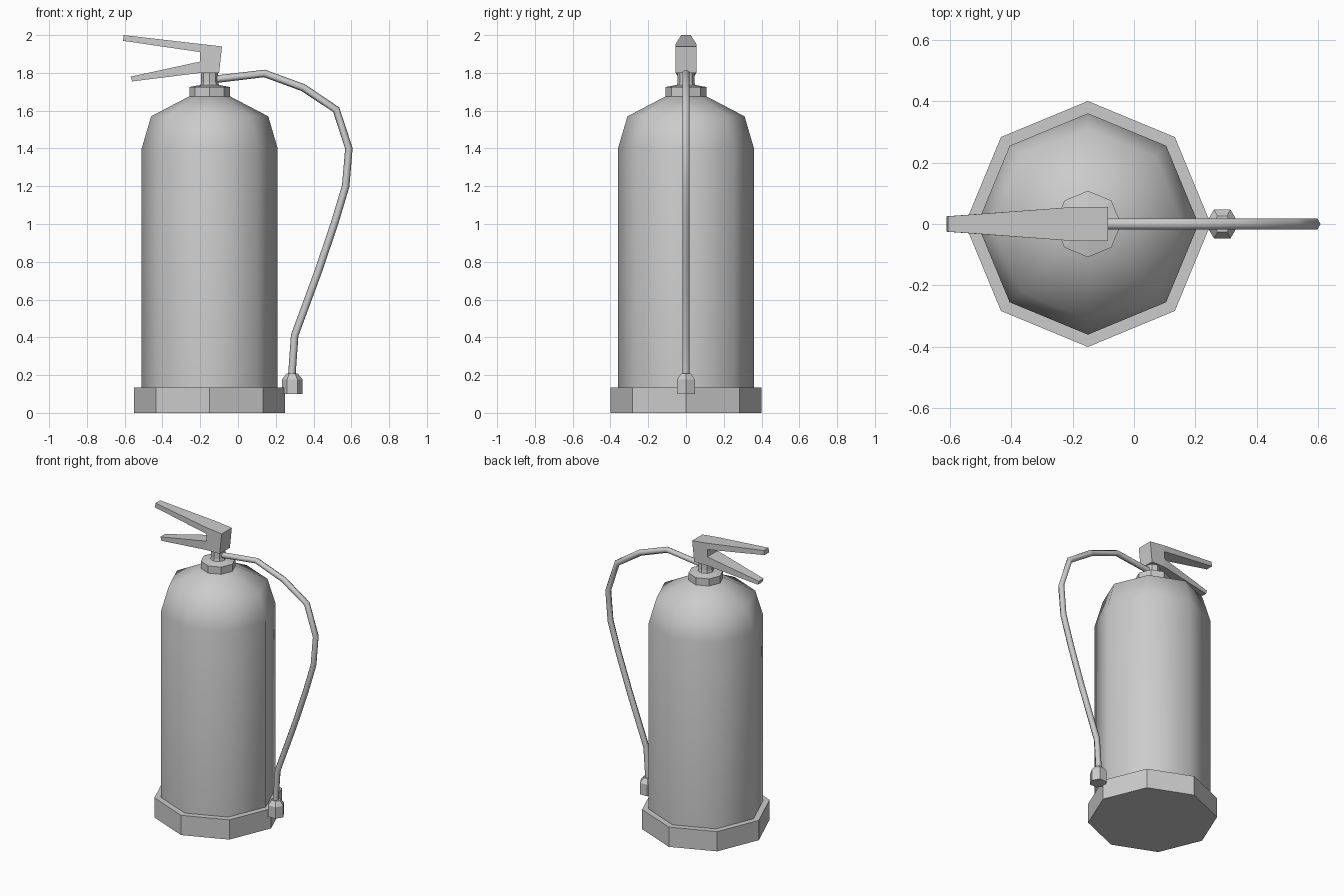
import bpy, bmesh
from math import cos, sin, pi, radians
from mathutils import Vector

cube = bpy.data.objects.get("Cube")
if cube:
    bpy.data.objects.remove(cube, do_unlink=True)

grey = bpy.data.materials.new("plain grey")
grey.use_nodes = True
colour = (0.6, 0.6, 0.6, 1)
grey.diffuse_color = colour
grey.node_tree.nodes["Principled BSDF"].inputs["Base Color"].default_value = colour

AXIS = -0.15  # x of the tank's centre line


def finish(name, bm, smooth=None):
    bmesh.ops.recalc_face_normals(bm, faces=bm.faces)
    mesh = bpy.data.meshes.new(name)
    bm.to_mesh(mesh)
    bm.free()
    mesh.materials.append(grey)
    obj = bpy.data.objects.new(name, mesh)
    bpy.context.collection.objects.link(obj)
    if smooth:
        bpy.ops.object.select_all(action='DESELECT')
        obj.select_set(True)
        bpy.context.view_layer.objects.active = obj
        bpy.ops.object.shade_smooth_by_angle(angle=radians(smooth))
    return obj


def loft(name, rings, smooth=None):
    """Skin closed rings of points and cap both ends."""
    bm = bmesh.new()
    loops = [[bm.verts.new(p) for p in ring] for ring in rings]
    n = len(loops[0])
    for a, b in zip(loops, loops[1:]):
        for i in range(n):
            j = (i + 1) % n
            bm.faces.new((a[i], a[j], b[j], b[i]))
    bm.faces.new(loops[0])
    bm.faces.new(loops[-1])
    return finish(name, bm, smooth)


def turned(name, profile, x=AXIS, sides=8, smooth=None):
    """Polygonal turned part from (radius, height) pairs."""
    turns = [2 * pi * i / sides for i in range(sides)]
    return loft(name, [[(x + r * cos(t), r * sin(t), z) for t in turns]
                       for r, z in profile], smooth)


def lever(name, inner, outer, wide=0.055, narrow=0.025):
    """Tapered bar between two (x, low z, high z) ends."""
    rings = []
    for (xl, zl, xh, zh), w in ((inner, wide), (outer, narrow)):
        rings.append([(xl, -w, zl), (xl, w, zl), (xh, w, zh), (xh, -w, zh)])
    return loft(name, rings)


# Tank and its fittings
turned("foot_ring", [(0.4, 0), (0.4, 0.135)])
turned("tank", [(0.36, 0.13), (0.36, 1.4), (0.31, 1.57), (0.1, 1.68)], smooth=50)
turned("collar", [(0.108, 1.67), (0.108, 1.725), (0.055, 1.735)])
turned("valve_stem", [(0.05, 1.73), (0.045, 1.75), (0.045, 1.81)])

# Handle block with the two squeeze levers
lever("handle_block", (-0.1, 1.8, -0.085, 1.94), (-0.2, 1.8, -0.2, 1.953), narrow=0.055)
lever("upper_lever", (-0.2, 1.91, -0.2, 1.953), (-0.61, 1.97, -0.605, 2.0))
lever("lower_lever", (-0.2, 1.8, -0.2, 1.86), (-0.56, 1.755, -0.568, 1.78))

# Hose: six-sided tube with mitred bends
path = [Vector((x, 0, z)) for x, z in (
    (-0.13, 1.765), (0.14, 1.797), (0.345, 1.722), (0.52, 1.605), (0.587, 1.4),
    (0.57, 1.2), (0.51, 1.0), (0.425, 0.75), (0.3, 0.41), (0.285, 0.2))]
rings = []
for i, p in enumerate(path):
    before = (p - path[max(i - 1, 0)]).normalized()
    after = (path[min(i + 1, len(path) - 1)] - p).normalized()
    along = (before + after).normalized()
    across = Vector((along.z, 0, -along.x))
    rings.append([p + 0.02 * (across * cos(k * pi / 3) + Vector((0, sin(k * pi / 3), 0)))
                  for k in range(6)])
loft("hose", rings, smooth=61)

# Nozzle at the end of the hose
turned("nozzle", [(0.054, 0.1), (0.054, 0.178), (0.03, 0.208)], x=0.287, sides=6)
